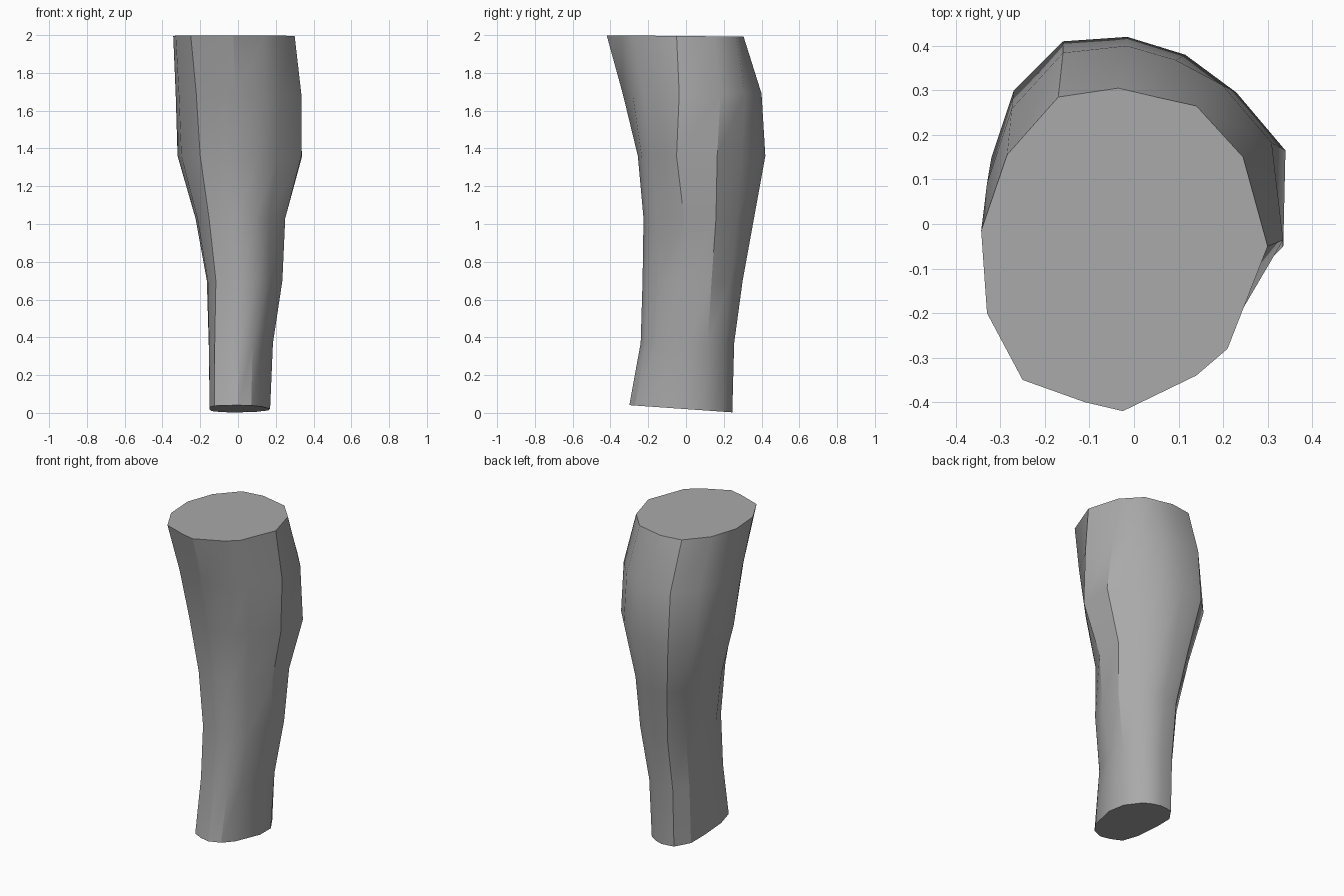
import bpy
import bmesh
from math import radians

cube = bpy.data.objects.get("Cube")
if cube:
    bpy.data.objects.remove(cube, do_unlink=True)

# Cross-sections, counter-clockwise from the left side
KNEE = [(.30, -.05), (.245, .15), (.14, .265), (.05, .285), (-.035, .305),
        (-.17, .285), (-.285, .155), (-.343, -.015), (-.33, -.2), (-.25, -.35),
        (-.11, -.4), (-.025, -.42), (.14, -.34), (.21, -.28)]
CALF = [(.335, -.05), (.34, .165), (.23, .295), (.115, .38), (-.015, .42),
        (-.16, .41), (-.27, .3), (-.32, .15), (-.3, -.05), (-.2, -.2),
        (-.1, -.24), (-.02, -.255), (.11, -.235), (.21, -.18)]
ANKLE = [(.17, -.02), (.16, .1), (.1, .2), (.05, .23), (0, .245),
         (-.08, .235), (-.14, .15), (-.15, .03), (-.15, -.14), (-.125, -.25),
         (-.06, -.285), (0, -.3), (.07, -.27), (.12, -.2)]

# Levels: height, first section, second section, blend, x range, y range
LEVELS = [
    (.02, ANKLE, CALF, 0, (-.15, .17), (-.30, .245)),
    (.37, ANKLE, CALF, .15, (-.155, .185), (-.24, .255)),
    (.70, ANKLE, CALF, .4, (-.165, .235), (-.23, .30)),
    (1.03, ANKLE, CALF, .7, (-.225, .25), (-.225, .36)),
    (1.36, CALF, KNEE, 0, (-.32, .34), (-.255, .42)),
    (1.69, CALF, KNEE, .5, (-.33, .335), (-.335, .40)),
    (1.995, CALF, KNEE, 1, (-.343, .30), (-.42, .305)),
]


def fit(values, span):
    """Stretch a list of coordinates to fill a range."""
    low, high = min(values), max(values)
    return [span[0] + (v - low) / (high - low) * (span[1] - span[0]) for v in values]


def section(first, second, blend, x_span, y_span):
    """Blend two cross-sections and fit the result to its extents."""
    axes = []
    for axis, span in enumerate((x_span, y_span)):
        a = fit([p[axis] for p in first], span)
        b = fit([p[axis] for p in second], span)
        axes.append(fit([u + (v - u) * blend for u, v in zip(a, b)], span))
    return list(zip(*axes))


# Loft the sections into a closed lower leg
bm = bmesh.new()
rings = []
for z, first, second, blend, x_span, y_span in LEVELS:
    slope = -.07 if z < .1 else -.01 if z > 1.9 else 0
    rings.append([bm.verts.new((x, y, z + slope * y))
                  for x, y in section(first, second, blend, x_span, y_span)])
for low, high in zip(rings, rings[1:]):
    for i in range(len(low)):
        j = (i + 1) % len(low)
        bm.faces.new((low[i], low[j], high[j], high[i]))
bm.faces.new(rings[0][::-1])
bm.faces.new(rings[-1])
bmesh.ops.recalc_face_normals(bm, faces=bm.faces)

mesh = bpy.data.meshes.new("lower_leg")
bm.to_mesh(mesh)
bm.free()
leg = bpy.data.objects.new("lower_leg", mesh)
bpy.context.collection.objects.link(leg)

# Plain grey surface
grey = bpy.data.materials.new("plain_grey")
grey.use_nodes = True
colour = (.4, .4, .4, 1)
grey.diffuse_color = colour
grey.node_tree.nodes["Principled BSDF"].inputs["Base Color"].default_value = colour
mesh.materials.append(grey)

# Soft skin with crisp ends and ridges
bpy.ops.object.select_all(action="DESELECT")
leg.select_set(True)
bpy.context.view_layer.objects.active = leg
bpy.ops.object.shade_smooth_by_angle(angle=radians(30))
